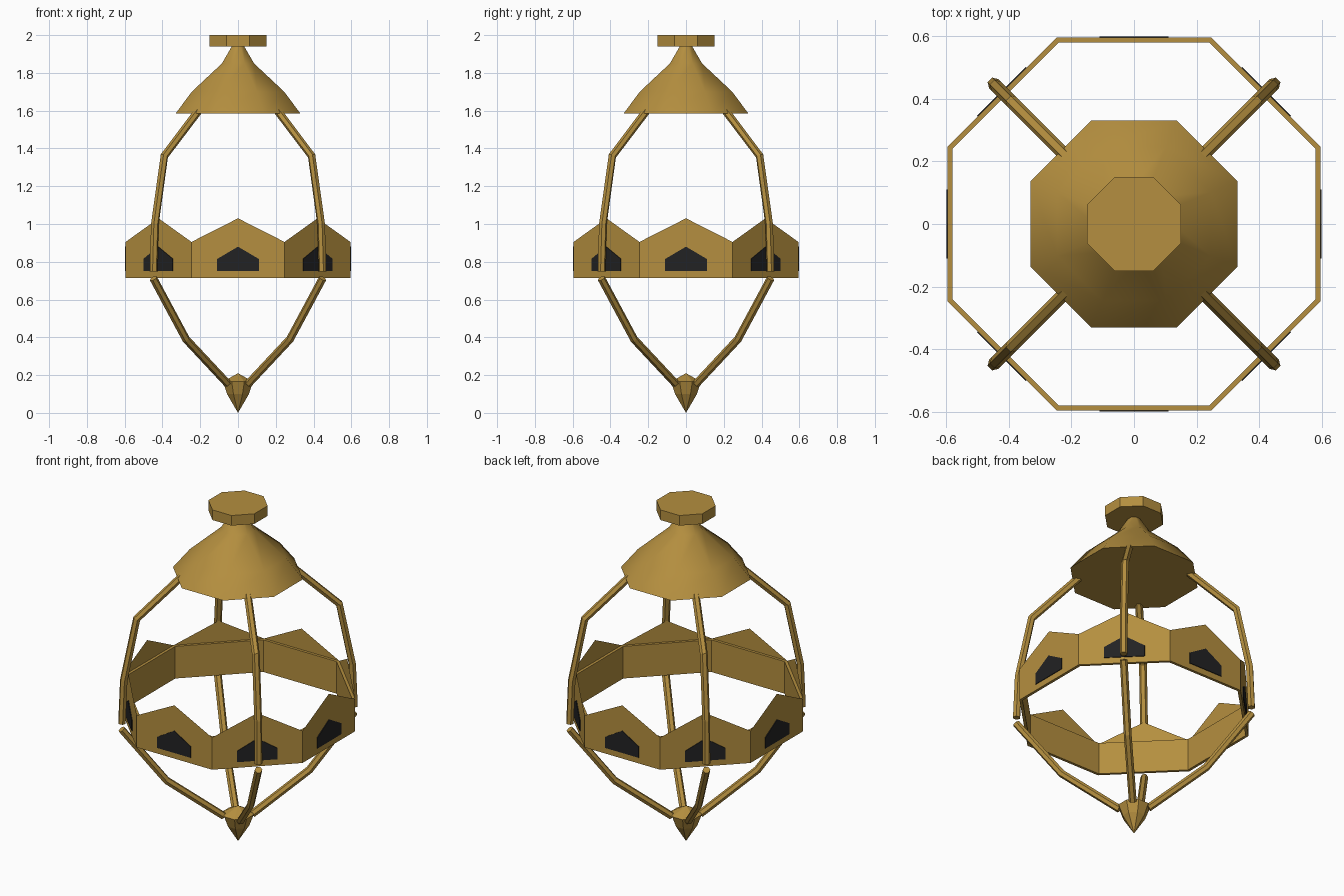
import bpy, bmesh, math
from mathutils import Vector, Matrix

if "Cube" in bpy.data.objects:
    bpy.data.objects.remove(bpy.data.objects["Cube"])

def material(name, rgb):
    m = bpy.data.materials.new(name)
    m.diffuse_color = (*rgb, 1)
    m.use_nodes = True
    m.node_tree.nodes["Principled BSDF"].inputs["Base Color"].default_value = m.diffuse_color
    return m

GOLD = material("aged_gold", (0.46, 0.275, 0.05))
DARK = material("dark_glass", (0.016, 0.016, 0.017))
SIDES = 8
K = 1 / math.cos(math.pi / SIDES)  # flat-to-corner ratio of an octagon

def make(name, verts, faces, mat, fix=True):
    me = bpy.data.meshes.new(name)
    me.from_pydata([tuple(v) for v in verts], [], faces)
    bm = bmesh.new()
    bm.from_mesh(me)
    if fix:
        bmesh.ops.recalc_face_normals(bm, faces=bm.faces)
    bm.to_mesh(me)
    bm.free()
    me.materials.append(mat)
    ob = bpy.data.objects.new(name, me)
    bpy.context.collection.objects.link(ob)
    return ob

def octagon(r, z):
    """Octagon corners, r = distance to the flats."""
    return [Vector((r * K * math.cos(a), r * K * math.sin(a), z))
            for a in ((i + 0.5) * math.tau / SIDES for i in range(SIDES))]

def loft(name, rings, mat, cap=True):
    """Skin a list of equal point rings; a ring of one point is a tip."""
    verts, starts, faces = [], [], []
    for r in rings:
        starts.append(len(verts))
        verts += r
    n = max(len(r) for r in rings)
    for k in range(len(rings) - 1):
        a, b = starts[k], starts[k + 1]
        for i in range(n):
            j = (i + 1) % n
            if len(rings[k]) == 1:
                faces.append((a, b + j, b + i))
            elif len(rings[k + 1]) == 1:
                faces.append((a + i, a + j, b))
            else:
                faces.append((a + i, a + j, b + j, b + i))
    for k in (0, -1):
        if cap and len(rings[k]) > 1:
            faces.append(tuple(range(starts[k], starts[k] + n)))
    return make(name, verts, faces, mat)

# top plate, flared hood and bottom finial
loft("top_plate", [octagon(0.15, 1.94), octagon(0.15, 2.0)], GOLD)
hood = loft("hood", [octagon(0.33, 1.585), octagon(0.245, 1.70),
                     octagon(0.085, 1.85), octagon(0.03, 1.945)], GOLD)
for p in hood.data.polygons:
    p.use_smooth = abs(p.normal.z) < 0.95
for e in hood.data.edges:  # crisp lower rim
    e.use_edge_sharp = all(hood.data.vertices[v].co.z < 1.59 for v in e.vertices)
loft("finial", [[Vector((0, 0, 0.0))], octagon(0.058, 0.10),
                octagon(0.08, 0.165), [Vector((0, 0, 0.21))]], GOLD)

# ring band: box-section octagon with thin gables on the outer face
R, WALL, Z0, Z1, PEAK = 0.595, 0.016, 0.715, 0.905, 1.03
verts = octagon(R, Z0) + octagon(R, Z1) + octagon(R - WALL, Z0) + octagon(R - WALL, Z1)
faces = []
for i in range(SIDES):
    j = (i + 1) % SIDES
    peak = (verts[8 + i] + verts[8 + j]) / 2
    peak.z = PEAK
    verts.append(peak)
    faces += [(i, j, 8 + j, len(verts) - 1, 8 + i),
              (16 + j, 16 + i, 24 + i, 24 + j),
              (8 + i, 8 + j, 24 + j, 24 + i),
              (j, i, 16 + i, 16 + j)]
make("ring_band", verts, faces, GOLD, fix=False)

# dark gabled windows, one thin plate per ring side
outline = [(-0.11, 0.75), (0.11, 0.75), (0.11, 0.815), (0, 0.88), (-0.11, 0.815)]
for i in range(SIDES):
    turn = Matrix.Rotation(i * math.tau / SIDES, 3, 'Z')
    loft("window", [[turn @ Vector((x, -R - d, z)) for x, z in outline]
                    for d in (-0.001, 0.004)], DARK)

# bent bars on the four diagonals
def bar(name, path, angle, radius=0.021, n=6):
    pts = [Vector((x * math.sqrt(2), 0, z)) for x, z in path]
    turn = Matrix.Rotation(angle, 3, 'Z')
    rings = []
    for k, p in enumerate(pts):
        d = Vector()
        if k > 0:
            d += (p - pts[k - 1]).normalized()
        if k < len(pts) - 1:
            d += (pts[k + 1] - p).normalized()
        d.normalize()
        side = Vector((0, 1, 0))
        up = d.cross(side)
        rings.append([turn @ (p + radius * (math.cos(t) * side + math.sin(t) * up))
                      for t in (q * math.tau / n for q in range(n))])
    loft(name, rings, GOLD)

for q in range(4):
    a = math.pi / 4 + q * math.pi / 2
    bar("upper_bar", [(0.205, 1.605), (0.39, 1.36), (0.44, 1.0), (0.447, 0.748)], a)
    bar("lower_bar", [(0.448, 0.712), (0.275, 0.39), (0.055, 0.155)], a)
